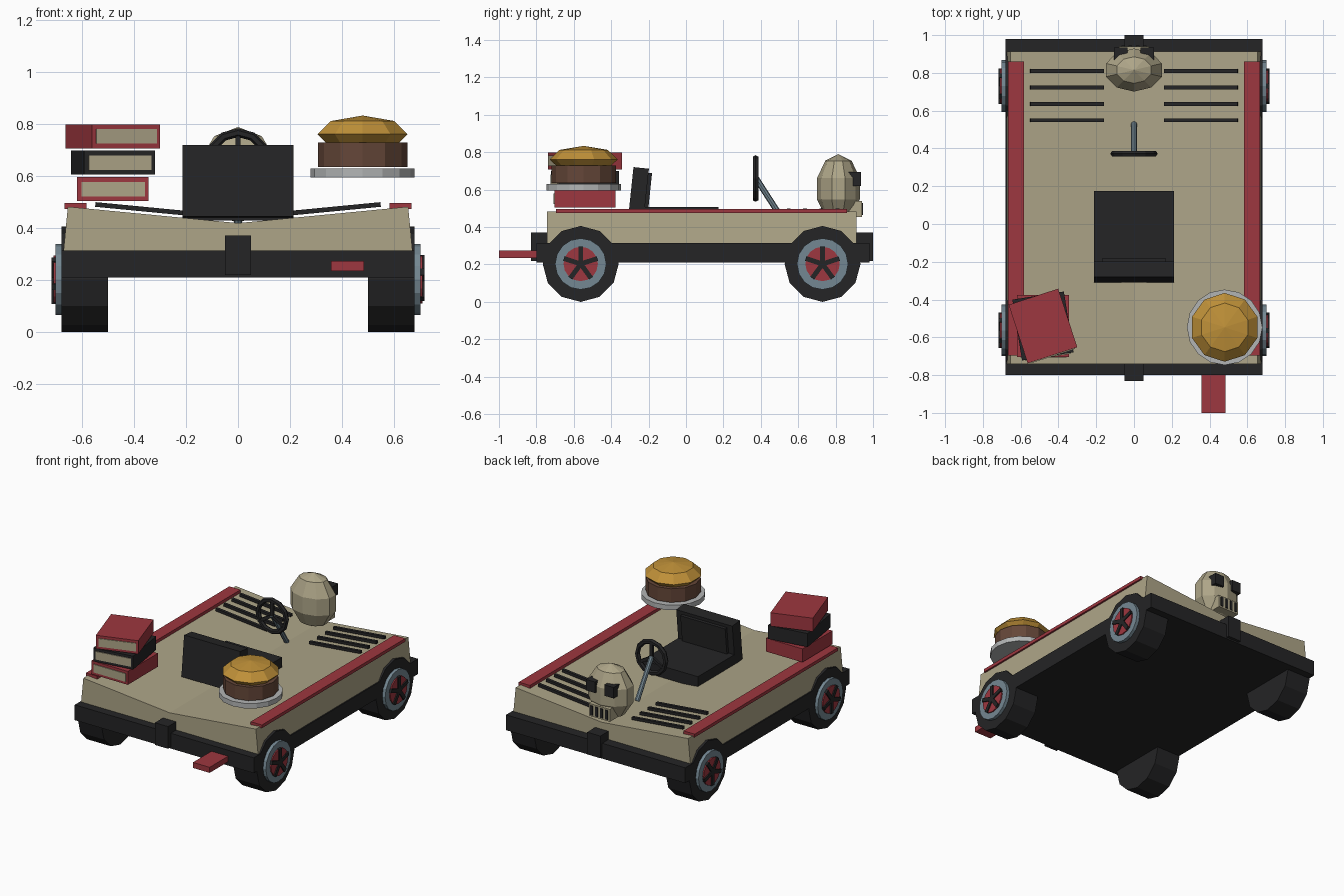
import bpy, bmesh, math
from mathutils import Matrix, Vector

if "Cube" in bpy.data.objects:
    bpy.data.objects.remove(bpy.data.objects["Cube"])


def mat(name, r, g, b):
    m = bpy.data.materials.new(name)
    m.diffuse_color = (r, g, b, 1)
    m.use_nodes = True
    m.node_tree.nodes["Principled BSDF"].inputs["Base Color"].default_value = m.diffuse_color
    return m


TAN = mat("tan", 0.42, 0.375, 0.245)
BLACK = mat("black", 0.018, 0.018, 0.019)
RED = mat("red", 0.34, 0.038, 0.050)
STEEL = mat("blue_grey", 0.175, 0.245, 0.29)
GOLD = mat("golden", 0.52, 0.28, 0.040)
BROWN = mat("brown", 0.13, 0.062, 0.040)
PALE = mat("pale_grey", 0.45, 0.46, 0.46)


def finish(name, bm, material, matrix=Matrix()):
    bm.transform(matrix)
    bmesh.ops.recalc_face_normals(bm, faces=bm.faces)
    me = bpy.data.meshes.new(name)
    bm.to_mesh(me)
    bm.free()
    me.materials.append(material)
    ob = bpy.data.objects.new(name, me)
    bpy.context.collection.objects.link(ob)
    return ob


def box(name, x, y, z, material, matrix=Matrix()):
    """Box from (min, max) pairs."""
    bm = bmesh.new()
    bmesh.ops.create_cube(bm, size=1)
    for v in bm.verts:
        v.co = [(a + b) / 2 + c * (b - a) for (a, b), c in zip((x, y, z), v.co)]
    return finish(name, bm, material, matrix)


def cyl(name, r, depth, sides, material, matrix, r2=None):
    bm = bmesh.new()
    bmesh.ops.create_cone(bm, cap_ends=True, segments=sides, radius1=r,
                          radius2=r if r2 is None else r2, depth=depth)
    return finish(name, bm, material, matrix)


def ball(name, segs, rings, size, loc, material):
    bm = bmesh.new()
    bmesh.ops.create_uvsphere(bm, u_segments=segs, v_segments=rings, radius=1)
    return finish(name, bm, material, Matrix.Translation(loc) @ Matrix.Diagonal((*size, 1)))


def ring(name, major, minor, segs, sides, material, matrix):
    bm = bmesh.new()
    rows = []
    for i in range(segs):
        a = 2 * math.pi * i / segs
        row = []
        for j in range(sides):
            b = 2 * math.pi * j / sides
            r = major + minor * math.cos(b)
            row.append(bm.verts.new((r * math.cos(a), r * math.sin(a), minor * math.sin(b))))
        rows.append(row)
    for i in range(segs):
        p, q = rows[i], rows[(i + 1) % segs]
        for j in range(sides):
            k = (j + 1) % sides
            bm.faces.new((p[j], q[j], q[k], p[k]))
    return finish(name, bm, material, matrix)


T = Matrix.Translation
R = Matrix.Rotation

# chassis with end bumpers
box("chassis", (-0.68, 0.68), (-0.80, 0.98), (0.21, 0.315), BLACK)
box("rear_bumper_block", (-0.05, 0.05), (-0.83, -0.74), (0.22, 0.372), BLACK)
box("nose_bumper_block", (-0.05, 0.05), (0.91, 1.0), (0.22, 0.372), BLACK)
box("pedal", (0.358, 0.485), (-1.0, -0.79), (0.236, 0.274), RED)

# body: shallow V section swept along y
bm = bmesh.new()
section = [(-0.672, 0.31), (0.672, 0.31), (0.655, 0.483), (0, 0.42), (-0.655, 0.483)]
ends = [[bm.verts.new((x, y, z)) for x, z in section] for y in (-0.742, 0.912)]
for e in ends:
    bm.faces.new((e[0], e[1], e[3]))
    bm.faces.new((e[1], e[2], e[3]))
    bm.faces.new((e[0], e[3], e[4]))
for i in range(5):
    j = (i + 1) % 5
    bm.faces.new((ends[0][i], ends[0][j], ends[1][j], ends[1][i]))
finish("body", bm, TAN)

slope = math.atan2(0.063, 0.655)
for s, side in ((-1, "left"), (1, "right")):
    # side rails and deck vents
    box(side + "_rail", sorted((s * 0.583, s * 0.668)), (-0.695, 0.86), (0.475, 0.497), RED)
    for i in range(4):
        box(f"{side}_vent_{i}", (-0.195, 0.195), (-0.01, 0.01), (-0.009, 0.009), BLACK,
            T((s * 0.355, 0.81 - i * 0.087, 0.473)) @ R(-s * slope, 4, 'Y'))
    # wheels
    for end, y in (("rear", -0.563), ("nose", 0.73)):
        axle = T((0, y, 0.203)) @ R(s * math.pi / 2, 4, 'Y')
        n = f"{side}_{end}"
        cyl(n + "_tyre", 0.203, 0.18, 12, BLACK, axle @ T((0, 0, 0.59)))
        cyl(n + "_rim", 0.137, 0.04, 16, STEEL, axle @ T((0, 0, 0.682)))
        cyl(n + "_disc", 0.092, 0.03, 16, RED, axle @ T((0, 0, 0.695)))
        for k in range(5):
            spin = R(math.pi + k * math.tau / 5, 4, 'Z')
            box(f"{n}_spoke_{k}", (0, 0.094), (-0.013, 0.013), (0.70, 0.718), BLACK, axle @ spin)

# seat
box("seat_cushion", (-0.213, 0.213), (-0.27, 0.175), (0.43, 0.508), BLACK)
lean = T((0, -0.26, 0.44)) @ R(math.radians(-6), 4, 'X')
box("seat_back", (-0.213, 0.213), (-0.05, 0.033), (0.0, 0.277), BLACK, lean)
box("seat_back_pad", (-0.17, 0.17), (0.03, 0.052), (0.05, 0.255), BLACK, lean)

# steering wheel and column
hub = T((0, 0.372, 0.66)) @ R(math.pi / 2, 4, 'X')
ring("steering_wheel", 0.108, 0.017, 12, 6, BLACK, hub)
for k in range(3):
    box(f"steering_spoke_{k}", (0, 0.108), (-0.01, 0.01), (-0.008, 0.008), BLACK,
        hub @ R(math.pi / 2 + k * math.tau / 3, 4, 'Z'))
a, b = Vector((0, 0.372, 0.665)), Vector((0, 0.53, 0.42))
cyl("steering_column", 0.016, (b - a).length, 8, STEEL,
    T((a + b) / 2) @ (b - a).to_track_quat('Z', 'Y').to_matrix().to_4x4())

# skull ornament
ball("skull", 10, 5, (0.163, 0.12, 0.185), (0, 0.815, 0.605), TAN)
box("skull_jaw", (-0.08, 0.08), (0.82, 0.94), (0.455, 0.54), TAN)
for s in (-1, 1):
    box("skull_eye_" + ("left" if s < 0 else "right"), sorted((s * 0.035, s * 0.105)),
        (0.86, 0.935), (0.62, 0.695), BLACK)
for i in range(4):
    x = -0.057 + i * 0.038
    box(f"tooth_gap_{i}", (x - 0.009, x + 0.009), (0.938, 0.945), (0.465, 0.53), BLACK)

# stack of three books, pages facing the front
for i, (turn, z, cover) in enumerate(((0, 0.505, RED), (9, 0.607, BLACK), (18, 0.708, RED))):
    m = T((-0.482, -0.54, z)) @ R(math.radians(turn), 4, 'Z')
    box(f"book_{i}", (-0.138, 0.138), (-0.163, 0.163), (0, 0.092), cover, m)
    box(f"book_pages_{i}", (-0.12, 0.124), (-0.168, -0.16), (0.018, 0.074), TAN, m)

# burger on a plate
at = lambda z: T((0.48, -0.547, z))
cyl("plate", 0.2, 0.034, 16, PALE, at(0.613))
cyl("patty", 0.172, 0.094, 12, BROWN, at(0.683))
ball("bun", 10, 4, (0.182, 0.182, 0.072), (0.48, -0.547, 0.762), GOLD)
